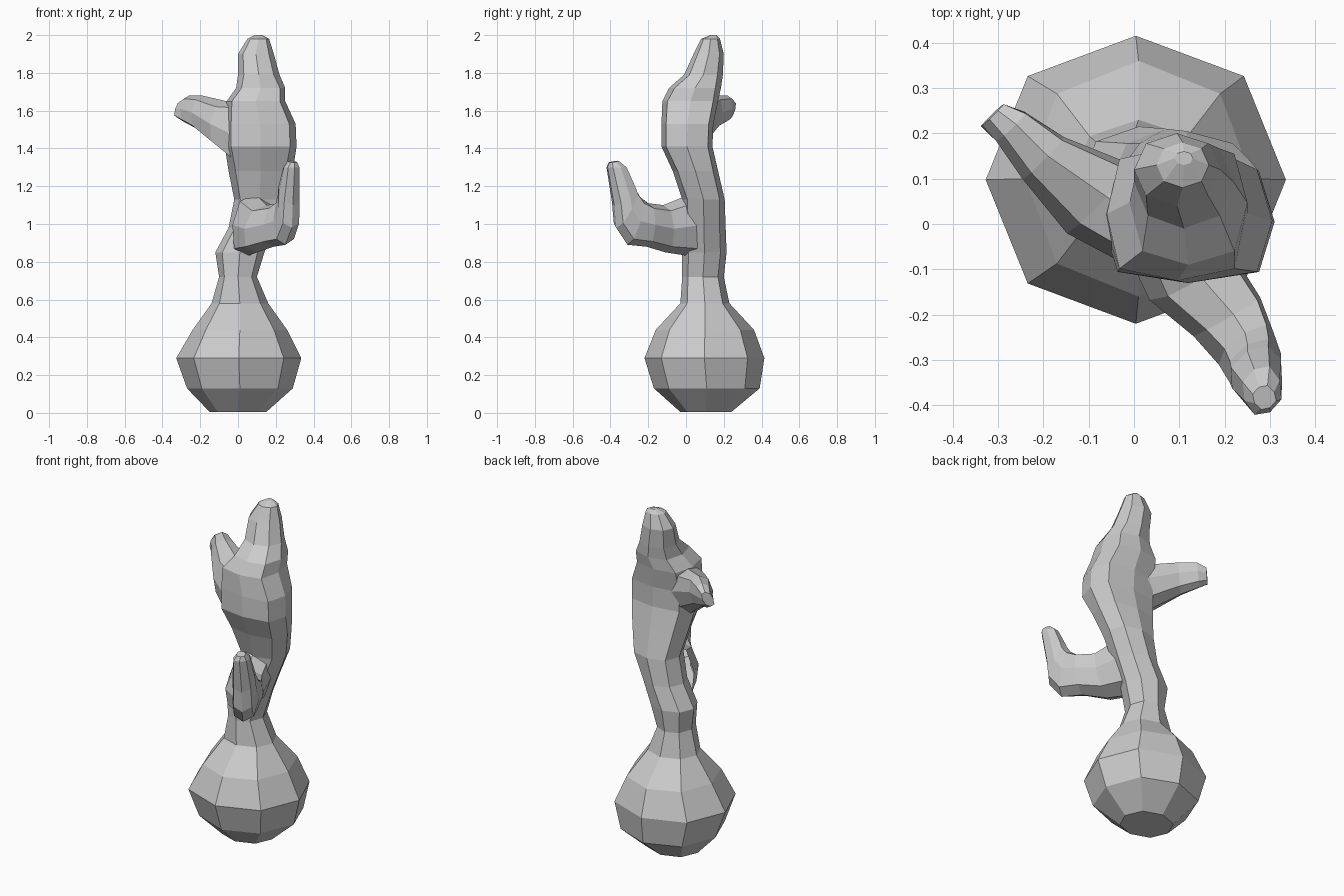
import bpy, bmesh, math
from mathutils import Vector

SIDES = 8


def loft(name, rings, cap_start):
    """Skin a list of equal-sized vertex rings with flat quads."""
    bm = bmesh.new()
    loops = [[bm.verts.new(p) for p in ring] for ring in rings]
    for a, b in zip(loops, loops[1:]):
        for i in range(SIDES):
            j = (i + 1) % SIDES
            bm.faces.new((a[i], a[j], b[j], b[i]))
    bm.faces.new(loops[-1])
    if cap_start:
        bm.faces.new(loops[0][::-1])
    bmesh.ops.recalc_face_normals(bm, faces=bm.faces)
    mesh = bpy.data.meshes.new(name)
    bm.to_mesh(mesh)
    bm.free()
    obj = bpy.data.objects.new(name, mesh)
    bpy.context.collection.objects.link(obj)
    return obj


def oval(centre, u, v, diag=0.72):
    """Octagon spanned by two half axes; diag sets how square it is."""
    pts = []
    for i in range(SIDES):
        a = i * math.tau / SIDES
        k = diag / math.cos(math.pi / 4) if i % 2 else 1.0
        pts.append(centre + (u * math.cos(a) + v * math.sin(a)) * k)
    return pts


def body_ring(z, x0, x1, y0, y1, diag=0.72):
    c = Vector(((x0 + x1) / 2, (y0 + y1) / 2, z))
    return oval(c, Vector(((x1 - x0) / 2, 0, 0)), Vector((0, (y1 - y0) / 2, 0)), diag)


def arm(name, side, rows):
    """Each row: lower/outer point, upper/inner point, width."""
    side = Vector(side).normalized()
    rings = []
    for lo, hi, w in rows:
        lo, hi = Vector(lo), Vector(hi)
        rings.append(oval((lo + hi) / 2, side * w / 2, (hi - lo) / 2, 0.76))
    return loft(name, rings, False)


# Bulb and bent trunk: z, x min, x max, y min, y max, squareness
trunk = [
    (0.005, -0.15, 0.15, -0.03, 0.24),
    (0.13, -0.27, 0.29, -0.17, 0.39),
    (0.29, -0.327, 0.335, -0.22, 0.415),
    (0.44, -0.24, 0.26, -0.16, 0.36),
    (0.58, -0.14, 0.16, -0.03, 0.23),
    (0.72, -0.10, 0.10, -0.02, 0.20),
    (0.85, -0.12, 0.14, -0.02, 0.215),
    (0.98, -0.05, 0.19, -0.02, 0.21),
    (1.13, -0.02, 0.25, -0.02, 0.205, 0.76),
    (1.28, -0.05, 0.29, -0.07, 0.17, 0.78),
    (1.41, -0.07, 0.31, -0.13, 0.14, 0.82),
    (1.53, -0.07, 0.305, -0.13, 0.145, 0.82),
    (1.65, -0.06, 0.25, -0.125, 0.17, 0.82),
    (1.72, -0.01, 0.25, -0.09, 0.185, 0.78),
    (1.79, 0.00, 0.22, -0.01, 0.195),
    (1.90, 0.00, 0.19, 0.04, 0.20),
    (1.98, 0.05, 0.165, 0.08, 0.18),
    (2.00, 0.09, 0.13, 0.13, 0.16),
]
loft("bulb_and_trunk", [body_ring(*r) for r in trunk], True)

# Upper arm reaching left and back
arm("upper_arm", (0.69, 0.72, 0), [
    ((0.06, 0.00, 1.28), (0.06, 0.00, 1.66), 0.24),
    ((-0.09, 0.05, 1.41), (-0.06, 0.06, 1.65), 0.21),
    ((-0.21, 0.14, 1.50), (-0.19, 0.15, 1.68), 0.13),
    ((-0.285, 0.21, 1.54), (-0.26, 0.22, 1.68), 0.09),
    ((-0.325, 0.23, 1.565), (-0.30, 0.25, 1.65), 0.06),
])

# Lower arm reaching forward, then bending up
arm("lower_arm", (0.86, 0.50, 0), [
    ((0.05, 0.02, 0.83), (0.09, 0.03, 1.16), 0.23),
    ((0.10, -0.11, 0.85), (0.15, -0.12, 1.10), 0.21),
    ((0.19, -0.21, 0.88), (0.22, -0.20, 1.11), 0.17),
    ((0.25, -0.31, 0.89), (0.245, -0.24, 1.14), 0.14),
    ((0.285, -0.37, 0.98), (0.25, -0.265, 1.18), 0.13),
    ((0.29, -0.38, 1.10), (0.25, -0.28, 1.21), 0.125),
    ((0.30, -0.415, 1.30), (0.265, -0.32, 1.30), 0.09),
    ((0.30, -0.405, 1.325), (0.275, -0.36, 1.335), 0.05),
])
